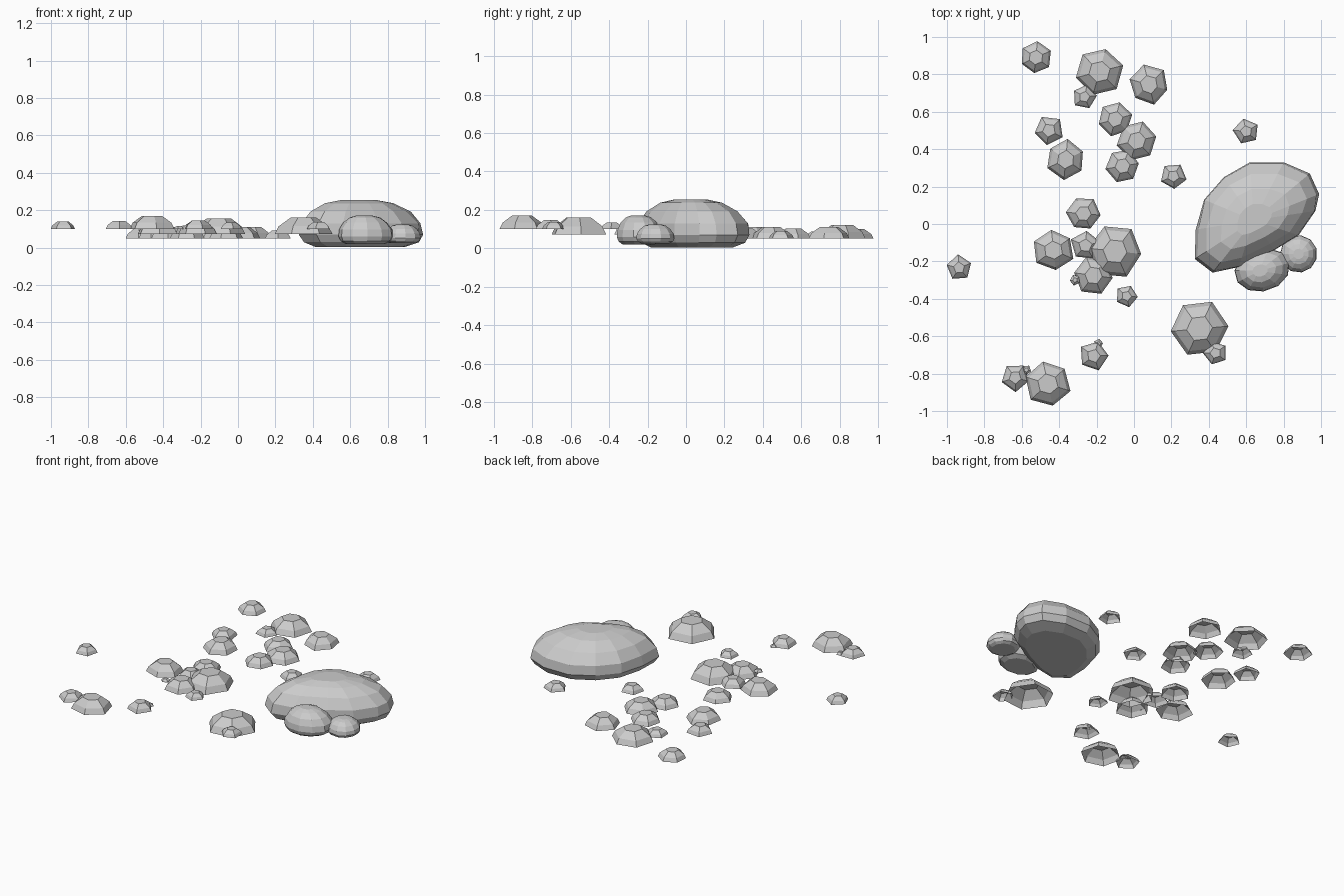
import bpy, math, random

if "Cube" in bpy.data.objects:
    bpy.data.objects.remove(bpy.data.objects["Cube"])
random.seed(4)


def make_object(name, verts, faces):
    mesh = bpy.data.meshes.new(name)
    mesh.from_pydata(verts, [], faces)
    mesh.update()
    ob = bpy.data.objects.new(name, mesh)
    bpy.context.collection.objects.link(ob)
    return ob


def loft(name, rings, cap_bottom):
    """Join equal-sized rings with quads and cap the top (and bottom)."""
    n = len(rings[0])
    verts = [p for ring in rings for p in ring]
    faces = []
    for k in range(len(rings) - 1):
        for i in range(n):
            j = (i + 1) % n
            faces.append((k*n + i, k*n + j, (k+1)*n + j, (k+1)*n + i))
    last = (len(rings) - 1) * n
    faces.append(tuple(range(last, last + n)))
    if cap_bottom:
        faces.append(tuple(reversed(range(n))))
    return make_object(name, verts, faces)


# Boulder profile: (height fraction, outline scale)
PROFILE = [(0, .72), (.1, .92), (.26, 1), (.5, .97), (.75, .80), (.93, .55), (1, .28)]


def boulder(name, outline, centre, z0, z1):
    cx, cy = centre
    rings = []
    for t, s in PROFILE:
        z = z0 + (z1 - z0) * t
        ring = []
        for x, y in outline:
            k = s if s == 1 or t in (0, 1) else s * random.uniform(.98, 1.02)
            ring.append((cx + (x - cx) * k, cy + (y - cy) * k, z))
        rings.append(ring)
    return loft(name, rings, True)


def oval(cx, cy, a, b, turn, n=11):
    pts = []
    for i in range(n):
        t = 2 * math.pi * i / n
        x, y = a * math.cos(t), b * math.sin(t)
        pts.append((cx + x * math.cos(turn) - y * math.sin(turn),
                    cy + x * math.sin(turn) + y * math.cos(turn)))
    return pts


# Large boulder with two smaller ones leaning on it
outline = [(.325, -.187), (.42, -.26), (.56, -.23), (.75, -.14), (.88, -.06), (.97, .07),
           (.99, .16), (.94, .27), (.80, .33), (.62, .33), (.48, .25), (.375, .13), (.33, -.03)]
boulder("large_boulder", outline, (.64, .02), .004, .255)
boulder("front_boulder", oval(.685, -.245, .15, .115, .25), (.67, -.25), .02, .172)
boulder("side_boulder", oval(.88, -.16, .10, .10, .3), (.88, -.16), .025, .125)

# Scattered stones: x, y, radius, grouped by the height of their open base
STONES = {
    .05: [(-.525, .89, .085), (-.185, .815, .125), (-.265, .68, .065), (.08, .745, .105),
          (-.455, .50, .08), (-.365, .345, .105), (-.10, .56, .09), (.015, .445, .105),
          (-.06, .31, .09), (.21, .255, .07), (.60, .495, .07), (-.27, .055, .09)],
    .073: [(-.43, -.14, .11), (-.26, -.115, .08), (-.10, -.145, .145),
           (-.215, -.275, .105), (.35, -.56, .15)],
    .10: [(-.315, -.30, .028), (-.04, -.385, .06), (-.935, -.235, .07), (.435, -.69, .065),
          (-.215, -.705, .08), (-.19, -.64, .025), (-.635, -.82, .075), (-.575, -.78, .026),
          (-.46, -.855, .12)],
}


def stone(name, x, y, r, z):
    """Faceted open-bottomed dome, five sided when small, six when larger."""
    n = 5 if r < .085 else 6
    turn = random.uniform(0, 2 * math.pi)
    h = r * .58
    grow = [random.uniform(.96, 1.06) for _ in range(n)]
    rings = []
    for s, t in ((1, 0), (.86, .48), (.45, 1)):
        rings.append([(x + r * s * grow[i] * math.cos(turn + 2 * math.pi * i / n),
                       y + r * s * grow[i] * math.sin(turn + 2 * math.pi * i / n),
                       z + h * t) for i in range(n)])
    loft(name, rings, False)


count = 0
for base, group in STONES.items():
    for x, y, r in group:
        count += 1
        stone("stone_%02d" % count, x, y, r, base)
